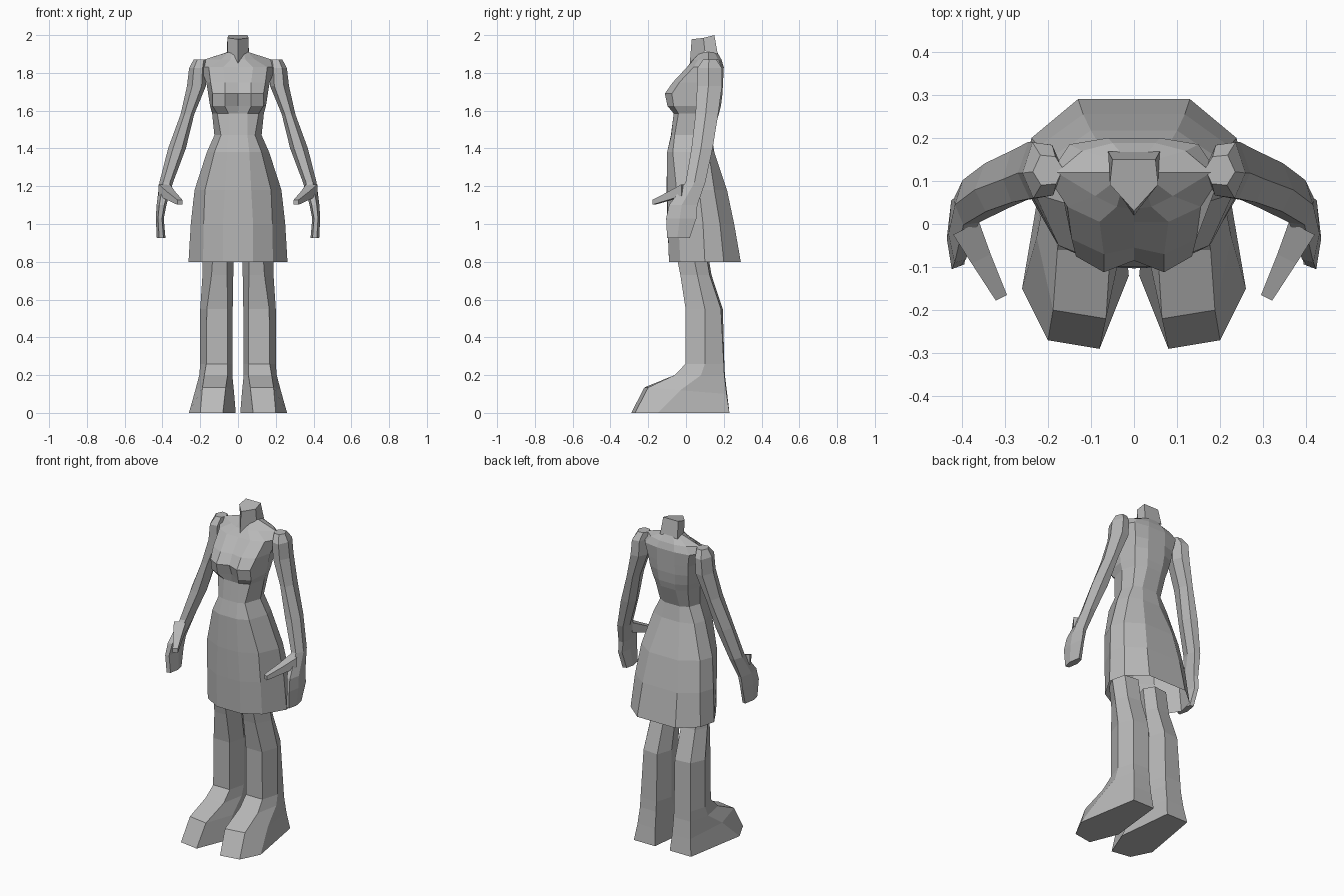
import bpy, bmesh

grey = bpy.data.materials.new("plain_grey")
grey.diffuse_color = (0.48, 0.48, 0.48, 1)


def loft(name, rings, cap_start=True, cap_end=True):
    """Skin a stack of equal-sized point rings into one flat-shaded object."""
    bm = bmesh.new()
    loops = [[bm.verts.new(p) for p in ring] for ring in rings]
    n = len(loops[0])
    for a, b in zip(loops, loops[1:]):
        for i in range(n):
            j = (i + 1) % n
            bm.faces.new((a[i], a[j], b[j], b[i]))
    if cap_start:
        bm.faces.new(loops[0])
    if cap_end:
        bm.faces.new(loops[-1])
    bmesh.ops.recalc_face_normals(bm, faces=bm.faces)
    mesh = bpy.data.meshes.new(name)
    bm.to_mesh(mesh)
    bm.free()
    mesh.materials.append(grey)
    obj = bpy.data.objects.new(name, mesh)
    bpy.context.collection.objects.link(obj)
    return obj


def pair(name, rings, **caps):
    """Make a right and a left copy of a limb."""
    for label, s in (("right", 1), ("left", -1)):
        loft(label + "_" + name, [[(s * x, y, z) for x, y, z in r] for r in rings], **caps)


def body_ring(z, front, half):
    """Full symmetric ring from the front centre and the right half, front to back."""
    pts = [(0, front)] + half + [(-x, y) for x, y in reversed(half)]
    return [(x, y, z) for x, y in pts]


def hexagon(x, y, z, rx, ry):
    """Six-sided limb section, longer from front to back."""
    shape = ((0.45, -1), (1, -0.1), (0.5, 1), (-0.5, 0.9), (-1, 0.1), (-0.55, -0.9))
    return [(x + rx * a, y + ry * b, z) for a, b in shape]


# Skirt: open hem, flared at the back
waist = (1.47, -.08, [(.05, -.078), (.09, -.06), (.125, .04), (.1, .11), (.05, .135)])
skirt = [
    (.80, -.09, [(.08, -.09), (.185, -.03), (.262, .1), (.238, .2), (.13, .29)]),
    (1.0, -.098, [(.08, -.097), (.182, -.04), (.25, .09), (.222, .18), (.118, .255)]),
    (1.18, -.103, [(.07, -.1), (.175, -.05), (.23, .07), (.2, .15), (.1, .217)]),
    (1.38, -.1, [(.06, -.1), (.125, -.07), (.165, .05), (.14, .12), (.06, .15)]),
    waist,
]
loft("skirt", [body_ring(*r) for r in skirt], cap_start=False, cap_end=False)

# Torso: waist, bust, chest and shoulders
torso = [
    waist,
    (1.585, -.065, [(.05, -.065), (.11, -.04), (.137, .06), (.11, .14), (.05, .175)]),
    (1.625, -.06, [(.07, -.098), (.135, -.065), (.148, .06), (.12, .15), (.055, .185)]),
    (1.69, -.085, [(.07, -.112), (.135, -.075), (.158, .065), (.13, .165), (.06, .193)]),
    (1.75, -.055, [(.07, -.07), (.145, -.035), (.168, .075), (.135, .175), (.06, .196)]),
    (1.83, .005, [(.08, .005), (.155, .04), (.2, .11), (.15, .185), (.06, .2)]),
    (1.87, .035, [(.04, .04), (.09, .065), (.18, .12), (.12, .17), (.05, .188)]),
    (1.91, .055, [(.03, .075), (.05, .095), (.055, .12), (.05, .15), (.03, .165)]),
]
loft("torso", [body_ring(*r) for r in torso], cap_start=False)

# Neck: pointed at the front, slanted top
neck_half = [
    ((0, .02, 1.85), (.056, .1, 1.915), (.06, .168, 1.9)),
    ((0, .03, 1.978), (.056, .092, 1.985), (.05, .15, 2.0)),
]
loft("neck", [[f, s, b, (-b[0], b[1], b[2]), (-s[0], s[1], s[2])] for f, s, b in neck_half],
     cap_start=False)

# Arms with mitten hands: centre x, y, z, half width, half depth
arm = [
    (.2, .125, 1.87, .035, .035),
    (.213, .125, 1.825, .046, .065),
    (.22, .125, 1.73, .05, .066),
    (.268, .11, 1.58, .036, .06),
    (.323, .085, 1.4, .047, .056),
    (.38, .05, 1.22, .036, .052),
    (.405, -.015, 1.1, .026, .075),
    (.414, -.025, 1.03, .021, .08),
    (.407, -.04, .925, .023, .06),
]
pair("arm", [hexagon(*r) for r in arm])

# Thumbs reaching forward and inward
thumb = [(.39, .005, 1.18, .03), (.355, -.07, 1.15, .022), (.308, -.165, 1.115, .013)]
pair("thumb", [[(x - r, y, z - r), (x + r, y - r, z - r), (x + r, y - r, z + r), (x - r, y, z + r)]
               for x, y, z, r in thumb])

# Legs: front inner, front outer, outer, back outer, back inner, inner
leg = [
    (.88, [(.06, -.06), (.13, -.06), (.185, .03), (.15, .1), (.06, .11), (.025, .05)]),
    (.73, [(.058, -.03), (.14, -.03), (.188, .06), (.15, .125), (.06, .135), (.025, .07)]),
    (.55, [(.055, -.002), (.165, -.002), (.2, .1), (.16, .185), (.06, .195), (.028, .1)]),
    (.26, [(.055, -.002), (.168, -.002), (.2, .1), (.17, .2), (.06, .203), (.03, .1)]),
    (.20, [(.055, -.06), (.178, -.06), (.205, .08), (.172, .203), (.06, .206), (.03, .08)]),
]
pair("leg", [[(x, y, z) for x, y in pts] for z, pts in leg], cap_end=False)

# Feet: sloping instep, blunt toe and flat sole
foot = [
    [(x, y, .2) for x, y in leg[-1][1]],
    [(.065, -.22, .135), (.188, -.2, .135), (.226, -.03, .12),
     (.18, .215, .1), (.058, .218, .1), (.022, -.02, .12)],
    [(.08, -.29, 0), (.2, -.27, 0), (.26, -.15, 0),
     (.195, .23, 0), (.05, .23, 0), (.012, -.12, 0)],
]
pair("foot", foot, cap_start=False)
